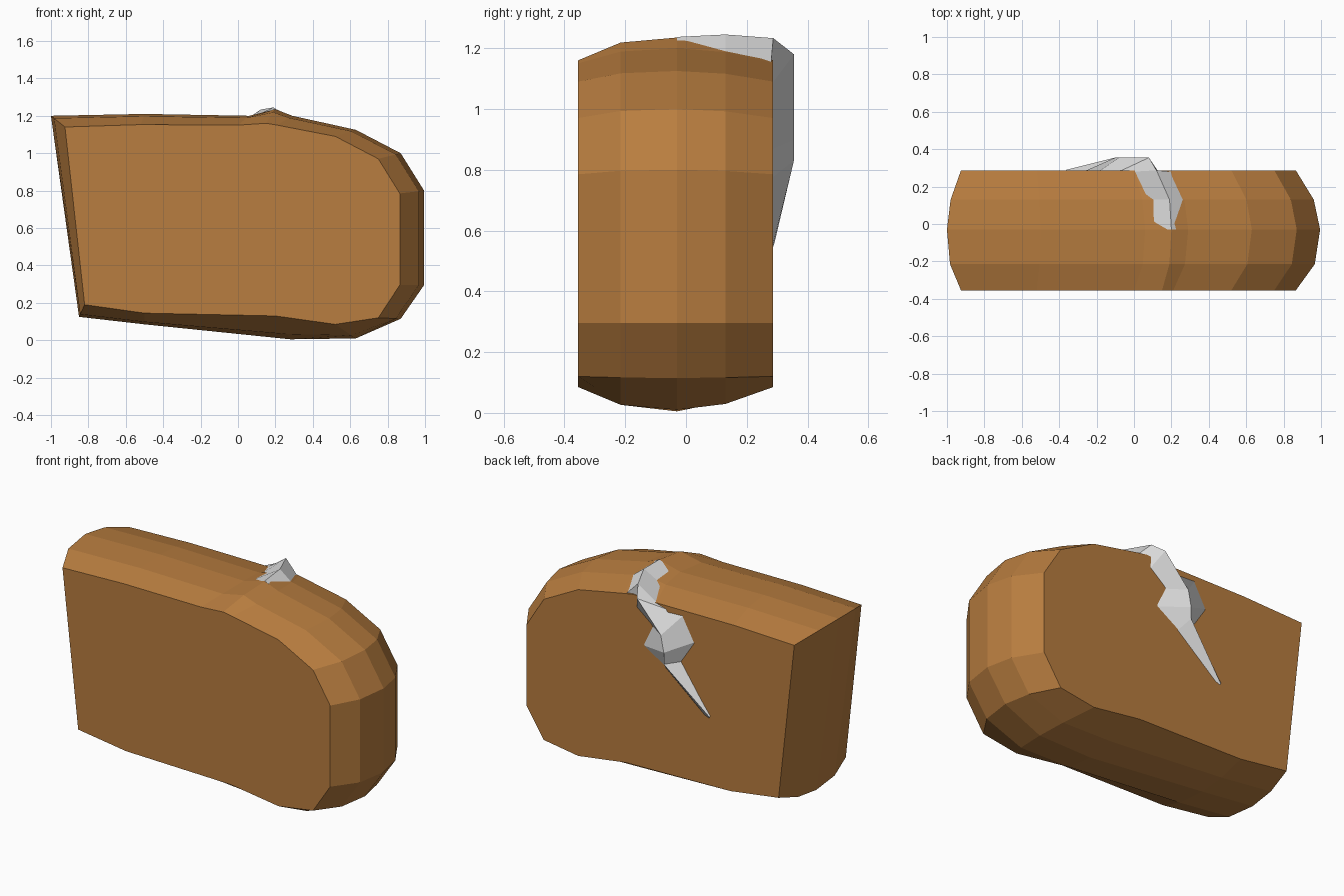
import bpy, bmesh
from mathutils import Vector

if "Cube" in bpy.data.objects:
    bpy.data.objects.remove(bpy.data.objects["Cube"])


def material(name, rgb):
    m = bpy.data.materials.new(name)
    m.diffuse_color = (*rgb, 1)
    m.use_nodes = True
    m.node_tree.nodes["Principled BSDF"].inputs["Base Color"].default_value = m.diffuse_color
    return m


def loft(name, rings, mat):
    """Join equal-length closed rings of points and cap both ends."""
    bm = bmesh.new()
    vs = [[bm.verts.new(p) for p in ring] for ring in rings]
    n = len(vs[0])
    for a, b in zip(vs, vs[1:]):
        for i in range(n):
            j = (i + 1) % n
            bm.faces.new((a[i], a[j], b[j], b[i]))
    bm.faces.new(vs[0])
    bm.faces.new(vs[-1])
    bmesh.ops.recalc_face_normals(bm, faces=bm.faces)
    me = bpy.data.meshes.new(name)
    bm.to_mesh(me)
    bm.free()
    me.materials.append(mat)
    ob = bpy.data.objects.new(name, me)
    bpy.context.collection.objects.link(ob)
    return ob


brown = material("warm brown", (0.48, 0.205, 0.05))
grey = material("light grey", (0.74, 0.74, 0.74))

# Body: a blunt block whose outline swells from the flat sides to the middle
outer = [(-1, 1.20), (-.5, 1.21), (.06, 1.20), (.20, 1.235), (.29, 1.20),
         (.63, 1.125), (.87, 1.0), (.995, .80), (.995, .295), (.87, .115),
         (.63, .01), (.28, .005), (-.5, .085), (-.85, .125)]
inner = [(-.925, 1.14), (-.52, 1.153), (.0, 1.15), (.15, 1.16), (.21, 1.15),
         (.52, 1.09), (.75, .97), (.865, .785), (.865, .295), (.75, .12),
         (.52, .085), (.2, .13), (-.5, .145), (-.82, .19)]
rings = []
for y, t in [(-.355, 0), (-.215, .78), (-.03, 1), (.13, .74), (.287, 0)]:
    rings.append([(a[0] + (b[0] - a[0]) * t, y, a[1] + (b[1] - a[1]) * t)
                  for a, b in zip(inner, outer)])
loft("body", rings, brown)

# Strap: ridged band bent over the top edge, tapering down the back face
# each section: left base, ridge, right base
b, r = .28, .355
strap = [
    [(.08, -.03, 1.195), (.20, -.03, 1.237), (.29, -.03, 1.195)],
    [(.05, .13, 1.17), (.19, .13, 1.245), (.28, .13, 1.175)],
    [(.0, b, 1.148), (.12, .287, 1.233), (.20, b, 1.152)],
    [(-.08, b, 1.125), (.08, r, 1.18), (.13, b, 1.08)],
    [(-.19, b, 1.13), (-.08, r, 1.0), (.03, b, 1.0)],
    [(-.27, b, .985), (-.10, r, .90), (.095, b, .867)],
    [(-.175, b, .84), (-.10, r, .83), (-.06, b, .77)],
    [(-.37, b, .58), (-.36, .29, .555), (-.35, b, .53)],
]
loft("back_strap", strap, grey)
